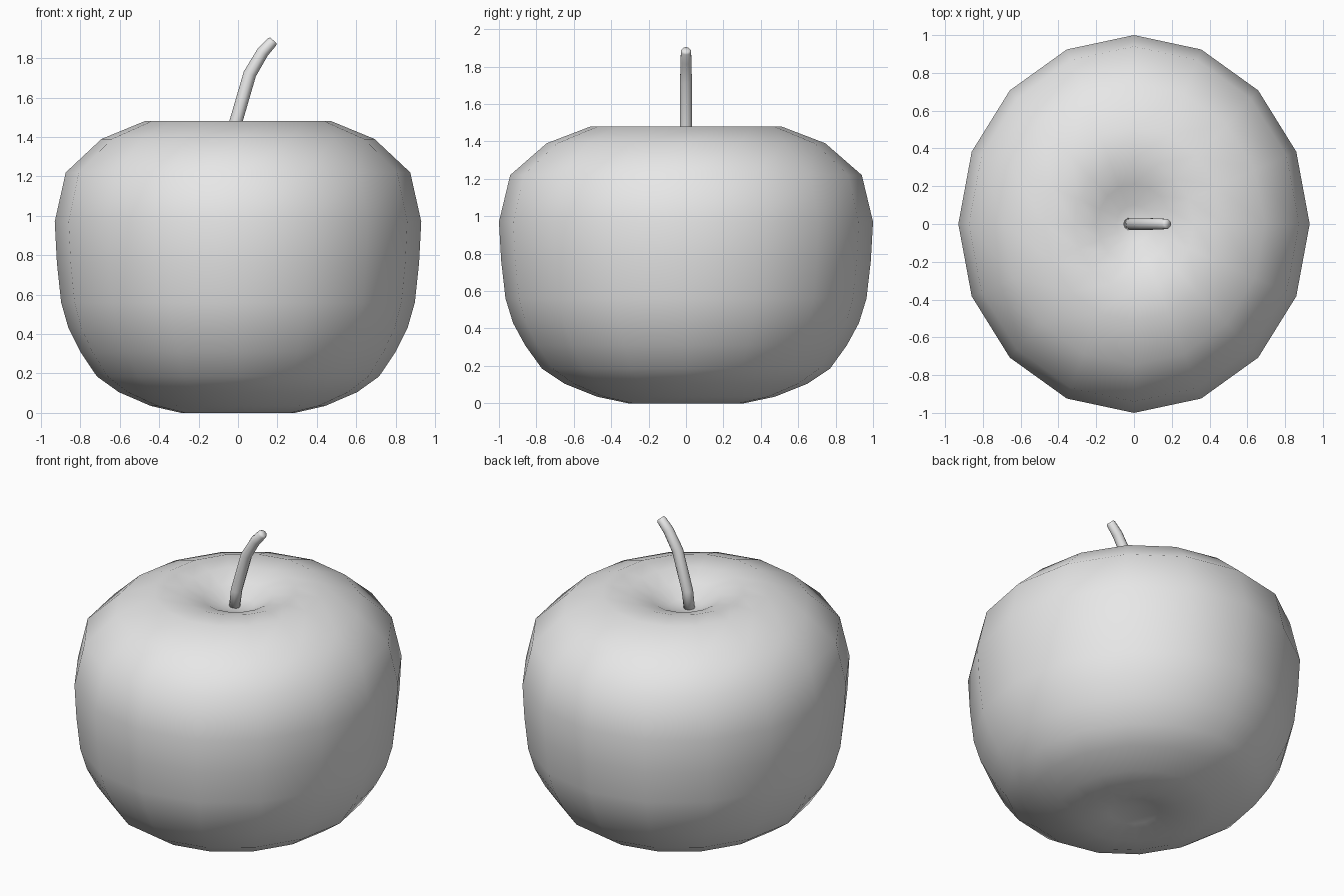
import bpy, bmesh, math
from mathutils import Matrix, Vector

cube = bpy.data.objects.get("Cube")
if cube:
    bpy.data.objects.remove(cube, do_unlink=True)

SIDES = 16          # segments around the fruit
STEM_SIDES = 10     # segments around the stem

grey = bpy.data.materials.new("plain grey")
grey.use_nodes = True
grey.diffuse_color = (0.8, 0.8, 0.8, 1)
grey.node_tree.nodes["Principled BSDF"].inputs["Base Color"].default_value = (0.8, 0.8, 0.8, 1)


def finish(bm, name):
    """Turn a bmesh into a smooth shaded, coloured object."""
    bmesh.ops.remove_doubles(bm, verts=bm.verts, dist=0.0005)
    bmesh.ops.recalc_face_normals(bm, faces=bm.faces)
    for face in bm.faces:
        face.smooth = True
    mesh = bpy.data.meshes.new(name)
    bm.to_mesh(mesh)
    bm.free()
    mesh.materials.append(grey)
    obj = bpy.data.objects.new(name, mesh)
    bpy.context.collection.objects.link(obj)
    return obj


# Fruit body: lathed profile (radius, height), from bottom hollow to top hollow
profile = [(0, 0.06), (0.15, 0.03), (0.31, 0), (0.475, 0.035), (0.65, 0.105),
           (0.77, 0.185), (0.86, 0.31), (0.925, 0.43), (0.965, 0.56),
           (0.988, 0.76), (1.0, 0.97), (0.94, 1.22), (0.745, 1.39),
           (0.51, 1.48), (0.34, 1.475), (0.21, 1.435), (0.1, 1.38), (0, 1.37)]
bm = bmesh.new()
points = [bm.verts.new((r, 0, z)) for r, z in profile]
edges = [bm.edges.new(pair) for pair in zip(points, points[1:])]
bmesh.ops.spin(bm, geom=points + edges, cent=(0, 0, 0), axis=(0, 0, 1),
               angle=math.tau, steps=SIDES)
bmesh.ops.scale(bm, vec=(0.93, 1, 1), verts=bm.verts)
finish(bm, "fruit_body")

# Stem: rings (x, z, radius, lean in degrees) joined into a bent tube
rings = [(-0.025, 1.36, 0.032, 8), (-0.01, 1.48, 0.033, 10), (0.06, 1.72, 0.033, 22),
         (0.125, 1.83, 0.031, 36), (0.172, 1.882, 0.028, 42), (0.18, 1.89, 0.022, 42)]
bm = bmesh.new()
loops = []
for x, z, radius, lean in rings:
    place = Matrix.Translation((x, 0, z)) @ Matrix.Rotation(math.radians(lean), 4, 'Y')
    angles = [math.tau * i / STEM_SIDES for i in range(STEM_SIDES)]
    loops.append([bm.verts.new(place @ Vector((radius * math.cos(a), radius * math.sin(a), 0)))
                  for a in angles])
for low, high in zip(loops, loops[1:]):
    for i in range(STEM_SIDES):
        j = (i + 1) % STEM_SIDES
        bm.faces.new((low[i], low[j], high[j], high[i]))
bm.faces.new(loops[0])
bm.faces.new(loops[-1])
finish(bm, "stem")
